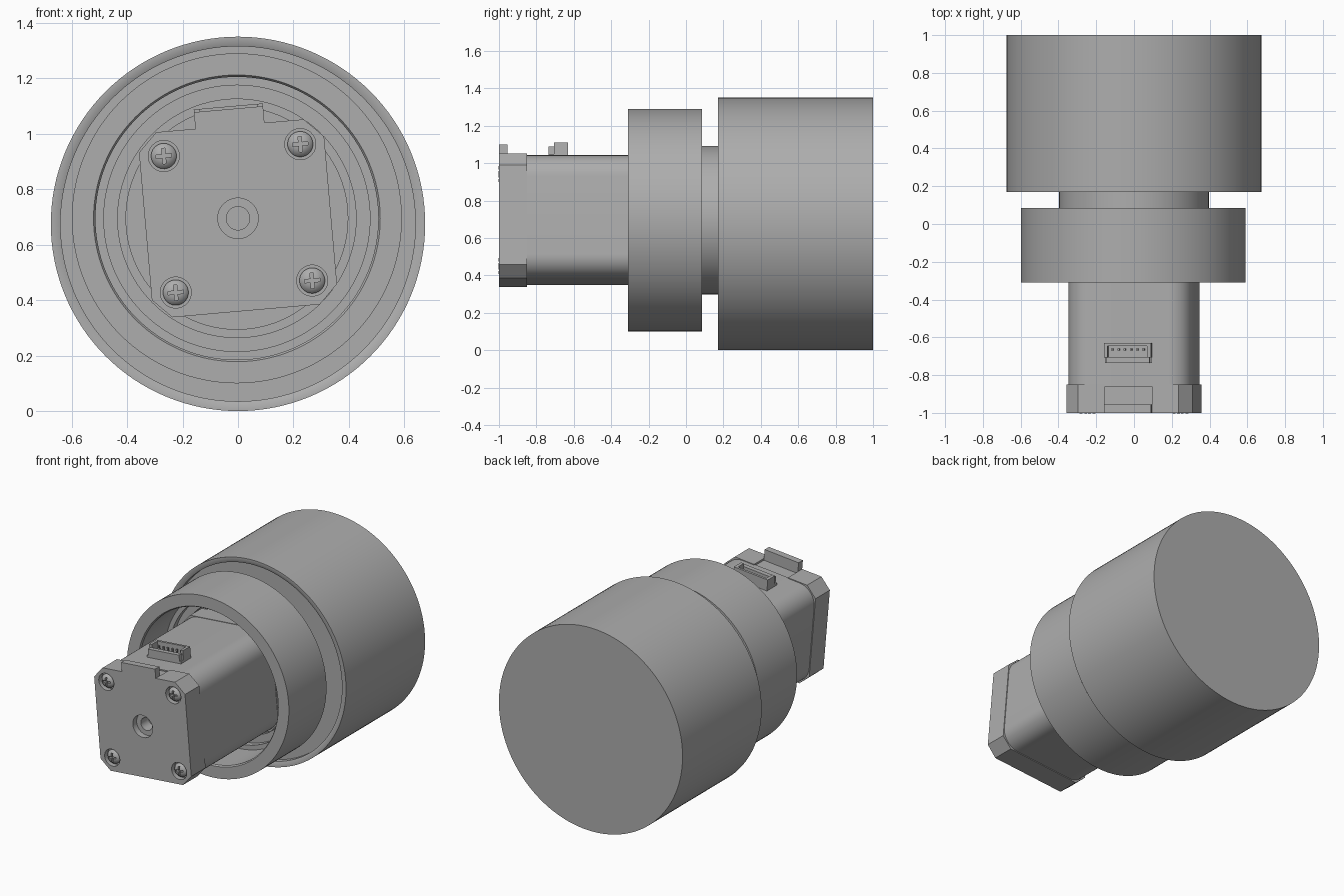
import bpy, bmesh, math
from mathutils import Matrix

cube = bpy.data.objects.get("Cube")
if cube:
    bpy.data.objects.remove(cube, do_unlink=True)

grey = bpy.data.materials.new("plain grey")
grey.use_nodes = True
GREY = (0.42, 0.42, 0.42, 1)
grey.diffuse_color = GREY
grey.node_tree.nodes["Principled BSDF"].inputs["Base Color"].default_value = GREY

AXIS = Matrix.Translation((0, 0, 0.695))
MOTOR = AXIS @ Matrix.Rotation(math.radians(-5), 4, 'Y')  # motor sits slightly turned
parts = []


def finish(name, bm, matrix):
    bmesh.ops.recalc_face_normals(bm, faces=bm.faces)
    bm.transform(matrix)
    mesh = bpy.data.meshes.new(name)
    bm.to_mesh(mesh)
    bm.free()
    mesh.materials.append(grey)
    ob = bpy.data.objects.new(name, mesh)
    bpy.context.collection.objects.link(ob)
    parts.append(ob)
    return ob


def lathe(name, profile, matrix, steps=96):
    """Closed (radius, y) profile turned around the y axis."""
    bm = bmesh.new()
    vs = [bm.verts.new((r, y, 0)) for r, y in profile]
    es = [bm.edges.new((vs[i - 1], vs[i])) for i in range(len(vs))
          if profile[i - 1][0] > 0 or profile[i][0] > 0]
    bmesh.ops.spin(bm, geom=vs + es, cent=(0, 0, 0), axis=(0, 1, 0),
                   angle=math.tau, steps=steps)
    bmesh.ops.remove_doubles(bm, verts=bm.verts, dist=1e-5)
    return finish(name, bm, matrix)


def prism(name, outline, y0, y1, matrix=MOTOR):
    """(x, z) outline extruded along y."""
    bm = bmesh.new()
    face = bm.faces.new([bm.verts.new((x, y0, z)) for x, z in outline])
    top = bmesh.ops.extrude_face_region(bm, geom=[face])["geom"]
    bmesh.ops.translate(bm, vec=(0, y1 - y0, 0),
                        verts=[v for v in top if isinstance(v, bmesh.types.BMVert)])
    return finish(name, bm, matrix)


def boxes(name, spans, matrix=MOTOR):
    bm = bmesh.new()
    for x0, x1, y0, y1, z0, z1 in spans:
        m = (Matrix.Translation(((x0 + x1) / 2, (y0 + y1) / 2, (z0 + z1) / 2))
             @ Matrix.Diagonal((x1 - x0, y1 - y0, z1 - z0, 1)))
        bmesh.ops.create_cube(bm, size=1, matrix=m)
    return finish(name, bm, matrix)


def cut(ob, cutters):
    for c in cutters:
        mod = ob.modifiers.new("cut", 'BOOLEAN')
        mod.operation, mod.solver, mod.object = 'DIFFERENCE', 'EXACT', c
    graph = bpy.context.evaluated_depsgraph_get()
    graph.update()
    mesh = bpy.data.meshes.new_from_object(ob.evaluated_get(graph))
    ob.modifiers.clear()
    ob.data = mesh
    for c in cutters:
        parts.remove(c)
        bpy.data.objects.remove(c, do_unlink=True)


def square(half, corner, steps):
    """Square outline with rounded corners, or chamfered when steps is 1."""
    pts = []
    for q in range(4):
        a0 = q * math.pi / 2
        sx, sz = (1, -1, -1, 1)[q], (1, 1, -1, -1)[q]
        for i in range(steps + 1):
            a = a0 + i / steps * math.pi / 2
            pts.append((sx * (half - corner) + corner * math.cos(a),
                        sz * (half - corner) + corner * math.sin(a)))
    return pts


# Large drum with a thin front rim
lathe("drum", [(0, 1), (0.675, 1), (0.675, 0.17), (0.658, 0.17), (0.64, 0.178),
               (0.64, 0.21), (0, 0.21)], Matrix.Translation((0, 0, 0.675)), 128)

# Neck joining the drum to the housing
lathe("neck", [(0, 0.07), (0.397, 0.07), (0.397, 0.23), (0, 0.23)], AXIS)

# Open housing ring with a stepped bore
lathe("housing_ring", [(0.517, -0.31), (0.595, -0.31), (0.595, 0.085), (0, 0.085),
                       (0, 0.06), (0.40, 0.06), (0.40, 0.04), (0.43, 0.04),
                       (0.43, 0.01), (0.48, 0.01), (0.48, -0.03), (0.51, -0.03),
                       (0.51, -0.30)], AXIS @ Matrix.Translation((-0.004, 0, 0)), 128)

# Motor body and its two square end pieces
prism("motor_body", square(0.33, 0.12, 10), -0.86, 0)
prism("motor_flange", square(0.333, 0.065, 1), -0.08, 0.05)
cap = prism("motor_end_cap", square(0.335, 0.068, 1), -1, -0.85)

# Shaft bore, screw pockets and top slot of the end cap
cutters = [lathe("bore_cutter", [(0, -1.05), (0.073, -1.05), (0.073, -0.96),
                                 (0.042, -0.96), (0.042, -0.88), (0, -0.88)], MOTOR, 40),
           boxes("slot_cutter", [(-0.125, 0.125, -0.955, -0.8, 0.322, 0.4)])]
corners = [(x, z) for x in (-0.247, 0.247) for z in (-0.247, 0.247)]
places = [MOTOR @ Matrix.Translation((x, 0, z)) for x, z in corners]
for m in places:
    cutters.append(lathe("pocket_cutter", [(0, -1.05), (0.056, -1.05),
                                           (0.056, -0.965), (0, -0.965)], m, 32))
cut(cap, cutters)

# Domed screws with cross slots
for i, m in enumerate(places):
    screw = lathe(f"screw_{i + 1}", [(0, -1.004), (0.02, -1.002), (0.036, -0.995),
                                     (0.046, -0.982), (0.046, -0.955), (0, -0.955)], m, 32)
    cut(screw, [boxes("cross_cutter", [(-w, w, -1.05, -0.982, -h, h)], m)
                for w, h in ((0.028, 0.006), (0.006, 0.028))])

# Raised tab on the end cap
boxes("cap_tab", [(-0.125, 0.125, -1, -0.955, 0.3, 0.395)])

# Wire connector with a row of pins
boxes("connector_shell", [(-0.125, 0.125, -0.735, -0.63, 0.32, 0.345),
                          (-0.115, 0.115, -0.735, -0.705, 0.34, 0.385),
                          (-0.125, 0.125, -0.645, -0.63, 0.34, 0.405)]
      + [(s * 0.115 - 0.01, s * 0.115 + 0.01, -0.706, -0.644, 0.34, 0.405)
         for s in (-1, 1)])
boxes("connector_pins", [(x - 0.005, x + 0.005, -0.67, -0.66, 0.34, 0.385)
                         for x in [(i - 2.5) * 0.033 for i in range(6)]])

# Smooth the round surfaces, keep hard edges
bpy.ops.object.select_all(action='DESELECT')
for ob in parts:
    ob.select_set(True)
bpy.context.view_layer.objects.active = parts[0]
bpy.ops.object.shade_smooth_by_angle(angle=math.radians(30))
